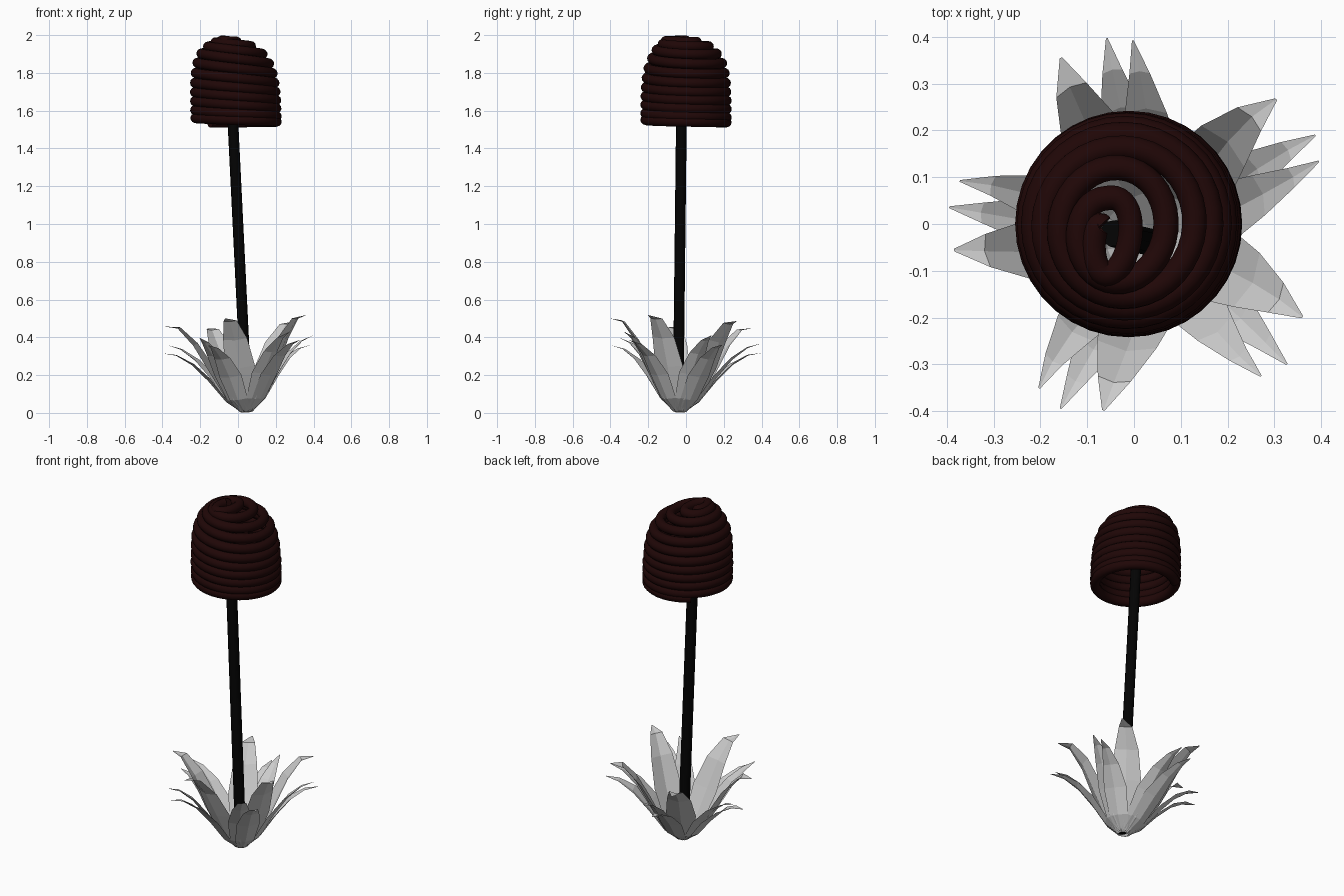
import bpy
from math import sin, cos, pi, radians
from mathutils import Vector

if "Cube" in bpy.data.objects:
    bpy.data.objects.remove(bpy.data.objects["Cube"])


def material(name, rgb):
    m = bpy.data.materials.new(name)
    m.diffuse_color = (*rgb, 1)
    m.use_nodes = True
    m.node_tree.nodes["Principled BSDF"].inputs["Base Color"].default_value = m.diffuse_color
    return m


def tube(name, pts, radius, res, mat):
    """Sweep a round section along a path and turn it into a mesh."""
    cu = bpy.data.curves.new(name, 'CURVE')
    cu.dimensions = '3D'
    cu.bevel_depth = radius
    cu.bevel_resolution = res
    cu.use_fill_caps = True
    sp = cu.splines.new('POLY')
    sp.points.add(len(pts) - 1)
    for p, co in zip(sp.points, pts):
        p.co = (*co, 1)
    ob = bpy.data.objects.new(name, cu)
    bpy.context.collection.objects.link(ob)
    bpy.ops.object.select_all(action='DESELECT')
    bpy.context.view_layer.objects.active = ob
    ob.select_set(True)
    bpy.ops.object.convert(target='MESH')
    ob = bpy.context.object
    ob.name = name
    ob.data.materials.append(mat)
    bpy.ops.object.shade_smooth_by_angle(angle=radians(50))
    return ob


def sample(table, t):
    i = min(int(t), len(table) - 2)
    f = t - i
    return table[i] * (1 - f) + table[i + 1] * f


# Coiled flower head: one long rope winding outward and down, turns leaning to one side
R = [.012, .060, .120, .166, .192, .205, .211, .213, .215, .215, .215, .214]
Z = [1.972, 1.964, 1.940, 1.900, 1.850, 1.797, 1.746, 1.698, 1.652, 1.607, 1.563, 1.538]
CX = [-.068, -.05, -.03, -.022, -.02, -.018, -.016, -.014, -.012, -.012, -.01, -.01]
CY = [-.04, -.022, -.01, -.002, 0, 0, 0, 0, 0, 0, 0, 0]
STRETCH = [3, 1.3, 1.1, 1, 1, 1, 1, 1, 1, 1, 1, 1]
LEAN = [0, .03, .06, .08, .08, .07, .06, .05, .04, .03, .02, .01]
coil, per_turn = [], 36
for k in range(int(11.1 * per_turn) + 1):
    t = k / per_turn
    a = radians(100) + 2 * pi * t
    r = sample(R, t)
    coil.append((sample(CX, t) + r * cos(a),
                 sample(CY, t) + r * sin(a) * sample(STRETCH, t),
                 sample(Z, t) - sample(LEAN, t) * r * cos(a)))
tube("coiled_flower_head", coil, .027, 4, material("dark_red", (.014, .002, .002)))

# Slightly leaning stem
tube("stem", [(.048, -.042, .02), (-.025, -.025, 1.5), (-.045, -.02, 1.92)],
     .029, 2, material("black", (.001, .001, .001)))

# Leaves: three different leaves repeated five times around a tilted axis
BASE = Vector((.045, -.035, .003))
TILT = Vector((0, 0, 1)).rotation_difference(Vector((-.07, .06, 1)))
# base angle, tip angle, tip radius, tip height, radial and height fractions, half widths
LEAVES = [
    (267, 259, .40, .48, [0, .20, .43, .63, .83, 1],
     [0, .14, .47, .77, .97, 1.0], [.03, .058, .080, .064, .036, .003]),
    (247, 245, .42, .345, [0, .20, .42, .63, .83, 1],
     [0, .18, .52, .79, .95, 1], [.03, .052, .064, .045, .022, .002]),
    (229, 237, .405, .39, [0, .20, .42, .63, .83, 1],
     [0, .16, .49, .76, .93, 1], [.03, .052, .064, .045, .022, .002]),
]


def leaf(name, turn, spec):
    a0, a1, rad, height, rf, zf, widths = spec
    verts, faces = [], []
    for i, (f, z, w) in enumerate(zip(rf, zf, widths)):
        a = radians(a0 + (a1 - a0) * i / 5 + turn)
        out, side = Vector((cos(a), sin(a), 0)), Vector((-sin(a), cos(a), 0))
        mid = out * (.025 + (rad - .025) * f) + Vector((0, 0, height * z))
        # edges pulled inward and up so the leaf is cupped
        cup = Vector((0, 0, .12 * w)) - out * (.22 * w)
        for p in (mid - side * w + cup, mid, mid + side * w + cup):
            verts.append(BASE + TILT @ p)
        if i:
            b = 3 * i
            faces += [(b, b + 1, b - 2, b - 3), (b + 1, b + 2, b - 1, b - 2)]
    me = bpy.data.meshes.new(name)
    me.from_pydata(verts, [], faces)
    bpy.context.collection.objects.link(bpy.data.objects.new(name, me))


for g in range(5):
    for n, spec in enumerate(LEAVES):
        leaf(f"leaf_{g + 1}_{n + 1}", 72 * g, spec)
